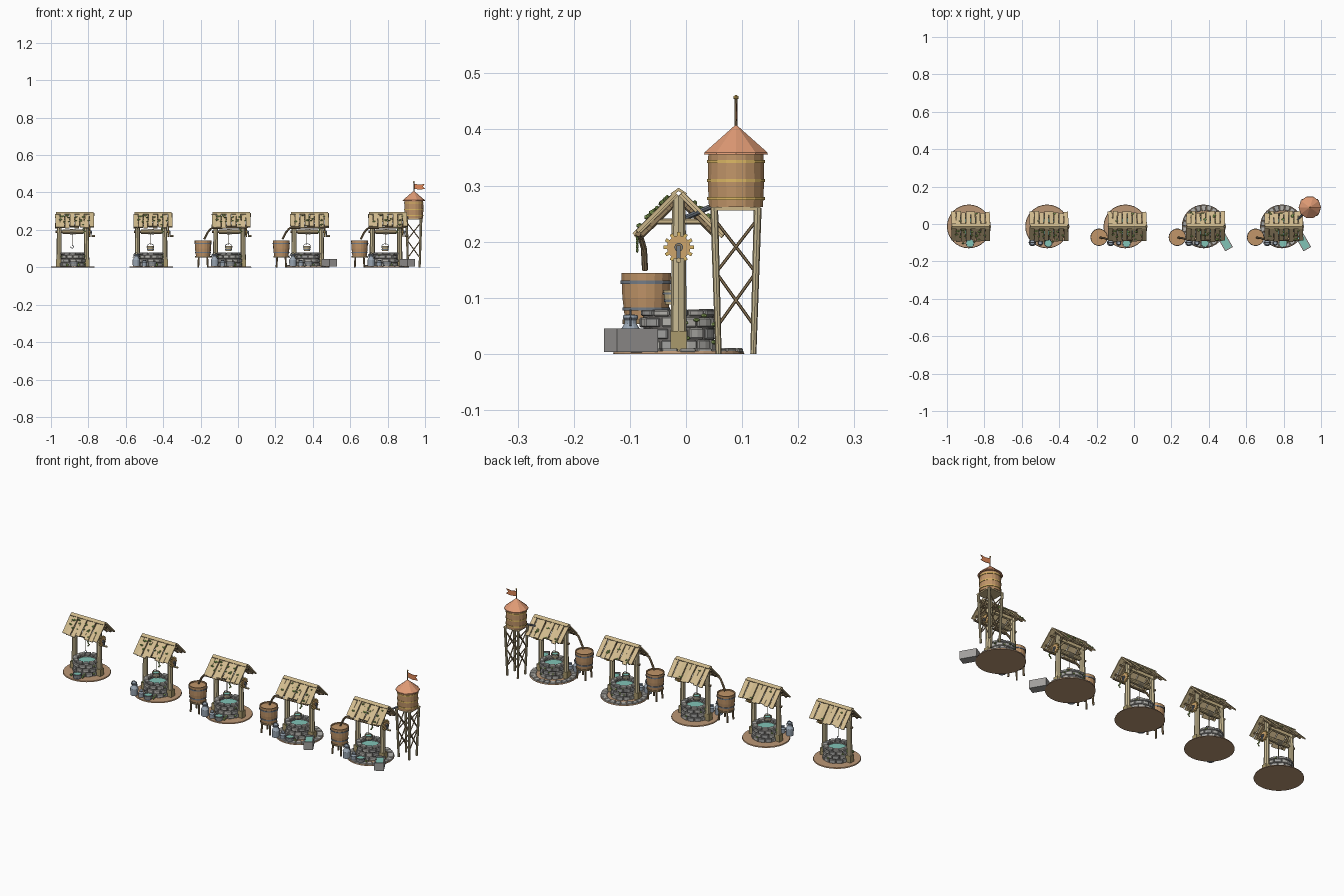
import bpy, bmesh, random
from math import sin, cos, pi, radians
from mathutils import Vector, Matrix, Euler

if "Cube" in bpy.data.objects:
    bpy.data.objects.remove(bpy.data.objects["Cube"])

COL = dict(wood=(.60, .47, .25), plank=(.66, .51, .28), dark=(.30, .21, .11), post=(.58, .49, .29),
           foot=(.40, .32, .15), dirt=(.50, .31, .18), stone=(.46, .45, .42), stone2=(.36, .36, .35),
           gap=(.17, .16, .15), water=(.22, .55, .47), barrel=(.53, .30, .14), iron=(.17, .20, .24),
           steel=(.32, .38, .45), gold=(.72, .48, .13), gear=(.62, .38, .15), leaf=(.30, .45, .12),
           roof=(.75, .33, .18), flag=(.75, .25, .10), rope=(.45, .38, .25), trough=(.36, .35, .34))
MATS = {}
for k, c in COL.items():
    MATS[k] = bpy.data.materials.new(k)
    MATS[k].diffuse_color = (*c, 1)
parts = {}


def get(name, mat):
    return parts.setdefault((name, mat), bmesh.new())


def box(name, mat, loc, size, rot=(0, 0, 0)):
    m = Matrix.Translation(loc) @ Euler(rot).to_matrix().to_4x4() @ Matrix.Diagonal((*size, 1))
    bmesh.ops.create_cube(get(name, mat), size=1, matrix=m)


def rod(name, mat, a, b, r, r2=None, seg=8):
    a, b = Vector(a), Vector(b)
    m = Matrix.Translation((a + b) / 2) @ (b - a).to_track_quat('Z', 'Y').to_matrix().to_4x4()
    bmesh.ops.create_cone(get(name, mat), cap_ends=True, segments=seg, radius1=r,
                          radius2=r if r2 is None else r2, depth=(b - a).length, matrix=m)


def path(name, mat, pts, r, seg=8):
    for a, b in zip(pts, pts[1:]):
        rod(name, mat, a, b, r, seg=seg)


def blob(name, mat, loc, size):
    m = Matrix.Translation(loc) @ Matrix.Diagonal((*size, 1))
    bmesh.ops.create_icosphere(get(name, mat), subdivisions=1, radius=1, matrix=m)


def lathe(name, mat, prof, c, seg=16):
    bm = get(name, mat)
    rings = []
    for r, z in prof:
        n = seg if r > 0 else 1
        rings.append([bm.verts.new((c[0] + r * cos(2 * pi * i / seg), c[1] + r * sin(2 * pi * i / seg), c[2] + z))
                      for i in range(n)])
    for p, q in zip(rings, rings[1:]):
        for i in range(seg):
            f = [p[i % len(p)], p[(i + 1) % len(p)], q[(i + 1) % len(q)], q[i % len(q)]]
            bm.faces.new(list(dict.fromkeys(f)))


def wedge(name, mat, c, r0, r1, a0, a1, z0, z1):
    """one curved stone of a ring"""
    bm = get(name, mat)
    cols = []
    for i in range(3):
        a = a0 + (a1 - a0) * i / 2
        cols.append([bm.verts.new((c[0] + r * cos(a), c[1] + r * sin(a), z))
                     for r, z in ((r0, z0), (r1, z0), (r1, z1), (r0, z1))])
    for p, q in zip(cols, cols[1:]):
        for i in range(4):
            bm.faces.new((p[i], q[i], q[(i + 1) % 4], p[(i + 1) % 4]))
    bm.faces.new(cols[0])
    bm.faces.new(cols[-1][::-1])


def bucket(name, c, r, h, mat='wood', hoop='iron'):
    lathe(name, mat, [(0, 0), (r * .8, 0), (r, h), (r * .86, h), (r * .84, h * .85)], c, 12)
    lathe(name + '_water', 'water', [(r * .87, h * .85), (0, h * .85)], c, 12)
    for t in (.25, .75):
        q = r * (.8 + .2 * t)
        lathe(name + '_hoop', hoop, [(q, h * t - .002), (q + .0015, h * t - .002), (q + .0015, h * t + .002),
                                     (q, h * t + .002)], c, 12)


CY = -.013


def well(X, level):
    random.seed(4)
    R = random.uniform
    n = f"well{level + 1}_"
    c = (X, CY, 0)
    P = lambda x, y, z: (X + x, CY + y, z)
    # ground disc and paving ring
    lathe(n + 'ground', 'dirt', [(0, 0), (.117, 0), (.115, .005), (0, .006)], c, 32)
    if level >= 3:
        for i in range(22):
            a = 2 * pi * i / 22
            wedge(n + 'paving_stone', random.choice(('stone', 'stone2')), c, .083 + R(0, .006), .112 + R(0, .006),
                  a + .015, a + 2 * pi / 22 - .015, .002, R(.008, .011))
    # stone wall, three courses and a rim
    lathe(n + 'wall_core', 'gap', [(.063, 0), (.063, .07), (.047, .07), (.047, 0)], c, 20)
    lathe(n + 'water', 'water', [(.048, .06), (0, .06)], c, 20)
    for row, (z0, z1) in enumerate(((.004, .025), (.026, .046), (.047, .066), (.067, .080))):
        for i in range(12):
            a = 2 * pi * (i + .5 * (row % 2)) / 12
            wedge(n + 'wall_stone', random.choice(('stone', 'stone', 'stone2')), c, .046, .066 + R(0, .005),
                  a + R(.01, .04), a + 2 * pi / 12 - R(.01, .04), z0 + R(0, .001), z1 - R(0, .002))
    # posts, feet, braces and windlass
    for s in (-1, 1):
        rod(n + 'post', 'post', P(s * .074, 0, .003), P(s * .072, 0, .282), .0145, .012, 8)
        box(n + 'post_foot', 'foot', P(s * .075, 0, .022), (.03, .029, .038))
        rod(n + 'tie_beam', 'wood', P(s * .072, -.05, .236), P(s * .072, .05, .236), .005, seg=6)
        for t in (-1, 1):
            rod(n + 'rafter', 'dark', P(s * .072, 0, .277), P(s * .072, t * .066, .212), .006, seg=6)
        rod(n + 'knee_brace', 'wood', P(s * .068, 0, .21), P(s * .038, 0, .245), .005, seg=6)
    box(n + 'cross_beam', 'wood', P(0, 0, .248), (.16, .014, .014))
    rod(n + 'windlass_shaft', 'dark', P(-.092, 0, .19), P(.1, 0, .19), .006)
    rod(n + 'windlass_drum', 'wood', P(-.055, 0, .19), P(.055, 0, .19), .011, seg=10)
    for k in range(6):
        rod(n + 'rope_coil', 'rope', P(-.014 + k * .005, 0, .19), P(-.0105 + k * .005, 0, .19), .0135, seg=10)
    # toothed wheel and crank
    rod(n + 'gear', 'gear', P(.087, 0, .19), P(.095, 0, .19), .021, seg=20)
    for k in range(12):
        a = 2 * pi * k / 12
        box(n + 'gear_tooth', 'gold', P(.091, .023 * cos(a), .19 + .023 * sin(a)), (.007, .008, .006), (a, 0, 0))
    rod(n + 'gear_hub', 'iron', P(.095, 0, .19), P(.099, 0, .19), .008)
    box(n + 'crank_arm', 'iron', P(.101, 0, .178), (.005, .007, .03))
    rod(n + 'crank_handle', 'wood', P(.1, 0, .167), P(.119, 0, .167), .0045)
    # rope with hook or bucket
    rod(n + 'rope', 'rope', P(-.004, -.008, .19), P(-.004, -.008, .118), .0016, seg=6)
    if level == 0:
        path(n + 'hook', 'iron', [P(-.004 + .008 * sin(t), -.008, .11 + .008 * cos(t))
                                  for t in (0, .8, 1.6, 2.4, 3.2, 4.0, 4.8)], .0018, 6)
    else:
        bucket(n + 'bucket', P(-.004, -.008, .088), .02, .026)
        path(n + 'bucket_handle', 'iron', [P(-.004 + .019 * cos(t * pi / 6), -.008, .112 + .014 * sin(t * pi / 6))
                                           for t in range(7)], .0013, 6)
    # plank roof with battens and ridge
    for t in (-1, 1):
        for k in range(8):
            L = .1 + R(-.009, .007)
            d = .004 + L / 2
            lift = .004 * (k % 2)
            box(n + 'roof_plank', random.choice(('plank', 'wood', 'plank')),
                P(-.082 + k * .0262, t * (d * .707 + lift * .7), .287 - d * .707 + lift * .7),
                (.0235, L, .006), (-t * pi / 4, 0, R(-.05, .05)))
        for d in (.03, .08):
            box(n + 'roof_batten', 'dark', P(.01, t * (d * .707 - .004), .281 - d * .707), (.19, .009, .006),
                (-t * pi / 4, 0, 0))
        box(n + 'ridge_board', 'wood', P(.01, t * .006, .289), (.2, .017, .005), (-t * .6, 0, 0))
    # moss and ivy on roof and wall
    for k in range(16):
        t, d = random.choice((-1, -1, 1)), R(.02, .1)
        blob(n + 'roof_moss', 'leaf', P(R(-.07, .09), t * (d * .707 + .005), .293 - d * .707),
             (R(.005, .01), R(.004, .008), R(.003, .006)))
    for k in range(5):
        blob(n + 'hanging_ivy', 'leaf', P(.06 + R(-.006, .006), -.074, .213 - k * .007), (.005, .003, .005))
    for k in range(12):
        a = R(0, 2 * pi)
        blob(n + 'wall_moss', 'leaf', P(.069 * cos(a), .069 * sin(a), R(.008, .07)), (.006, .006, .004))
    # ground bowl of water with plants
    bucket(n + 'bowl', P(.006, -.09, .004), .023, .026, 'stone2')
    for k in range(4):
        blob(n + 'bowl_plant', 'leaf', P(-.03 + k * .02, -.09 + .01 * (k % 2), .012), (.007, .006, .009))
    # watering can and jug
    if level >= 1:
        q = P(-.079, -.086, .004)
        lathe(n + 'milk_can', 'steel', [(0, 0), (.019, 0), (.02, .036), (.011, .05), (.011, .056), (.014, .06),
                                        (.013, .065), (0, .067)], q, 14)
        path(n + 'can_handle', 'iron', [(q[0] + .018 * cos(t * pi / 6), q[1], .05 + .028 * sin(t * pi / 6))
                                        for t in range(7)], .0018, 6)
        lathe(n + 'small_jug', 'steel', [(0, 0), (.013, 0), (.014, .022), (.008, .03), (.01, .036), (0, .034)],
              P(-.036, -.088, .004), 12)
    # rain barrel on a stand with downspout
    if level >= 2:
        b = P(-.141, -.058, .06)
        lathe(n + 'barrel', 'barrel', [(0, 0), (.038, 0), (.043, .04), (.045, .084), (.04, .084), (.04, .078),
                                       (0, .079)], b, 18)
        for z, r in ((.02, .0405), (.068, .0442)):
            lathe(n + 'barrel_hoop', 'iron', [(r, z - .003), (r + .0022, z - .003), (r + .0022, z + .003),
                                              (r, z + .003)], b, 18)
        rod(n + 'barrel_stand', 'dark', (b[0], b[1], .053), (b[0], b[1], .061), .042, seg=12)
        for k in range(4):
            a = pi / 4 + k * pi / 2
            rod(n + 'barrel_leg', 'dark', (b[0] + .036 * cos(a), b[1] + .036 * sin(a), 0),
                (b[0] + .032 * cos(a), b[1] + .032 * sin(a), .055), .005, seg=6)
        path(n + 'downspout', 'dark', [P(-.075, -.07, .214), P(-.098, -.068, .208), P(-.115, -.062, .188),
                                       P(-.135, -.06, .15)], .0055)
        rod(n + 'gutter', 'dark', P(-.09, -.072, .21), P(.1, -.072, .214), .005)
    # stone trough
    if level >= 3:
        a = radians(-60)
        T = lambda u, v, z: P(.115 + u * cos(a) - v * sin(a), -.085 + u * sin(a) + v * cos(a), z)
        for s in (-1, 1):
            box(n + 'trough_side', 'trough', T(0, s * .0205, .024), (.084, .006, .042), (0, 0, a))
            box(n + 'trough_end', 'trough', T(s * .039, 0, .024), (.006, .035, .042), (0, 0, a))
        box(n + 'trough_base', 'trough', T(0, 0, .006), (.075, .036, .006), (0, 0, a))
        box(n + 'trough_water', 'water', T(0, 0, .022), (.073, .036, .032), (0, 0, a))


for i in range(5):
    well(-.883 + .4185 * i, i)

# water tower: legs and cross braces
TX, TY = .94, .089
leg = lambda sx, sy, z: (TX + sx * (.031 + .03 * z), TY + sy * (.031 + .03 * z), z)
for sx, sy in ((-1, -1), (1, -1), (1, 1), (-1, 1)):
    rod('tower_leg', 'post', leg(sx, sy, 0), leg(sx, sy, .26), .0055, .007, 8)
    nx, ny = -sy, sx
    nx, ny = (-sx, sy) if sx * sy > 0 else (sx, -sy)
    for z0, z1 in ((.05, .145), (.145, .24)):
        rod('tower_brace', 'dark', leg(sx, sy, z0), leg(nx, ny, z1), .0028, seg=6)
        rod('tower_brace', 'dark', leg(nx, ny, z0), leg(sx, sy, z1), .0028, seg=6)
box('tower_platform', 'wood', (TX, TY, .259), (.088, .088, .006))
# tank, hoops, roof and flag
lathe('tank', 'barrel', [(0, .262), (.049, .262), (.051, .31), (.05, .358), (0, .358)], (TX, TY, 0), 18)
for z in (.277, .309, .343):
    lathe('tank_hoop', 'gold', [(.049, z - .003), (.0525, z - .003), (.0525, z + .003), (.049, z + .003)],
          (TX, TY, 0), 18)
lathe('tank_roof', 'roof', [(0, .358), (.06, .355), (.059, .359), (0, .409)], (TX, TY, 0), 10)
rod('flag_mast', 'dark', (TX, TY, .4), (TX, TY, .456), .0025)
blob('mast_ball', 'gold', (TX, TY, .457), (.005, .005, .005))
fb = get('flag', 'flag')
outline = [(0, .447), (.03, .442), (.06, .446), (.047, .432), (.06, .419), (.03, .415), (0, .42)]
f = fb.faces.new([fb.verts.new((TX + x, TY, z)) for x, z in outline])
e = bmesh.ops.extrude_face_region(fb, geom=[f])
bmesh.ops.translate(fb, vec=(0, .002, 0), verts=[v for v in e['geom'] if isinstance(v, bmesh.types.BMVert)])
# feed pipe from the tank to the well roof
path('feed_pipe', 'iron', [(TX - .03, TY - .03, .27), (TX - .045, TY - .045, .262), (.855, .0, .243)], .005)

# turn every collected part into an object
for (name, mat), bm in parts.items():
    bmesh.ops.recalc_face_normals(bm, faces=bm.faces)
    me = bpy.data.meshes.new(name)
    bm.to_mesh(me)
    bm.free()
    me.materials.append(MATS[mat])
    ob = bpy.data.objects.new(name, me)
    bpy.context.collection.objects.link(ob)
    if 'stone' in name:
        bv = ob.modifiers.new('bevel', 'BEVEL')
        bv.width, bv.segments = .0022, 1

for m in bpy.data.materials:
    if m.users and not m.is_grease_pencil:
        m.use_nodes = True
        m.node_tree.nodes["Principled BSDF"].inputs["Base Color"].default_value = m.diffuse_color
